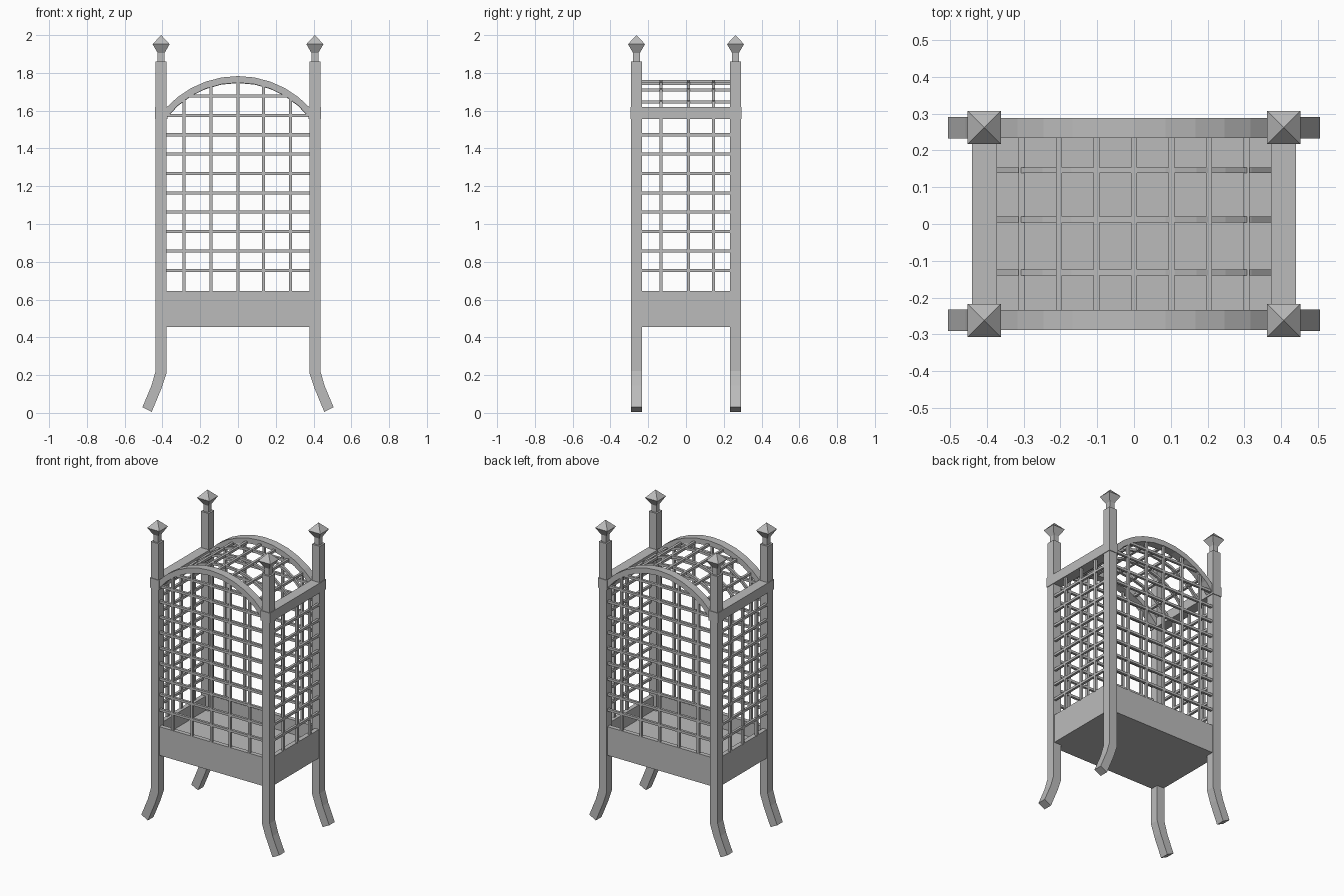
import bpy, bmesh, math

cube = bpy.data.objects.get("Cube")
if cube:
    bpy.data.objects.remove(cube, do_unlink=True)

grey = bpy.data.materials.new("plain_grey")
grey.use_nodes = True
COLOR = (0.5, 0.5, 0.5, 1)
grey.diffuse_color = COLOR
grey.node_tree.nodes["Principled BSDF"].inputs["Base Color"].default_value = COLOR


def finish(name, bm):
    bmesh.ops.recalc_face_normals(bm, faces=bm.faces)
    mesh = bpy.data.meshes.new(name)
    bm.to_mesh(mesh)
    bm.free()
    mesh.materials.append(grey)
    obj = bpy.data.objects.new(name, mesh)
    bpy.context.scene.collection.objects.link(obj)
    return obj


def loft(bm, rings):
    """Skin a list of four-cornered rings and cap both ends."""
    loops = [[bm.verts.new(p) for p in ring] for ring in rings]
    for a, b in zip(loops, loops[1:]):
        for i in range(4):
            j = (i + 1) % 4
            bm.faces.new((a[i], a[j], b[j], b[i]))
    bm.faces.new(loops[0])
    bm.faces.new(loops[-1])


def strip(bm, inner, outer, y0, y1):
    """Bent bar between two x-z lines, extruded along y."""
    loft(bm, [[(a, y0, b), (c, y0, d), (c, y1, d), (a, y1, b)]
              for (a, b), (c, d) in zip(inner, outer)])


def box(bm, x0, x1, y0, y1, z0, z1):
    strip(bm, [(x0, z0), (x0, z1)], [(x1, z0), (x1, z1)], y0, y1)


def arc(radius, steps=10):
    """Points on the roof curve, from post to post."""
    end = math.asin(0.38 / radius)
    angles = [end * (2 * i / steps - 1) for i in range(steps + 1)]
    return [(radius * math.sin(t), ROOF_Z + radius * math.cos(t)) for t in angles]


ROOF_Z = 1.267              # height of the roof curve's centre
R_IN, R_OUT, R_BAR = 0.481, 0.516, 0.487
POST_X, POST_Y, HALF = 0.407, 0.262, 0.029
BAR = 0.008                 # half thickness of lattice bars
FRONT_Y, SIDE_X = 0.275, 0.425

# Four posts with splayed feet and pointed finials
leg_in = [(0.378, 1.86), (0.378, 0.212), (0.405, 0.13), (0.457, 0.005)]
leg_out = [(0.436, 1.86), (0.436, 0.222), (0.458, 0.145), (0.506, 0.03)]
for sx, side in ((-1, "right"), (1, "left")):
    for sy, end in ((-1, "front"), (1, "back")):
        bm = bmesh.new()
        strip(bm, [(sx * x, z) for x, z in leg_in], [(sx * x, z) for x, z in leg_out],
              sy * POST_Y - HALF, sy * POST_Y + HALF)
        finish(f"{end}_{side}_post", bm)

        bm = bmesh.new()
        profile = [(0.018, 1.855), (0.018, 1.905), (0.045, 1.952), (0.0005, 2.0)]
        loft(bm, [[(sx * POST_X + u * h, sy * POST_Y + v * h, z)
                   for u, v in ((-1, -1), (1, -1), (1, 1), (-1, 1))] for h, z in profile])
        finish(f"{end}_{side}_finial", bm)

# Planter box: four panels, soil bed and underside
bm = bmesh.new()
for s in (-1, 1):
    box(bm, -0.4, 0.4, s * 0.255, s * 0.284, 0.455, 0.645)
    box(bm, s * 0.4, s * 0.43, -0.284, 0.284, 0.455, 0.645)
box(bm, -0.4, 0.4, -0.255, 0.255, 0.455, 0.55)
finish("planter_box", bm)

# Side rails joining the posts
for s, side in ((-1, "right"), (1, "left")):
    bm = bmesh.new()
    box(bm, s * 0.373, s * 0.44, -0.295, 0.295, 1.555, 1.62)
    finish(f"{side}_rail", bm)

# Arches between the posts
for s, end in ((-1, "front"), (1, "back")):
    bm = bmesh.new()
    strip(bm, arc(R_IN), arc(R_OUT), s * 0.234, s * 0.288)
    finish(f"{end}_arch", bm)

# Lattice on all four walls
levels = [0.755 + 0.1025 * i for i in range(10)]
front_bars = [-0.285, -0.143, 0, 0.135, 0.278]
side_bars = [-0.132, 0.012, 0.146]
for s, end, side in ((-1, "front", "right"), (1, "back", "left")):
    y = s * FRONT_Y
    bm = bmesh.new()
    for z in levels:
        rise = max(z - ROOF_Z, 0)
        reach = min(0.385, math.sqrt(R_BAR ** 2 - rise ** 2))
        box(bm, -reach, reach, y - BAR, y + BAR, z - BAR, z + BAR)
    for x in front_bars:
        top = ROOF_Z + math.sqrt(R_BAR ** 2 - x ** 2)
        box(bm, x - BAR, x + BAR, y - BAR, y + BAR, 0.64, top)
    finish(f"{end}_lattice", bm)

    x = s * SIDE_X
    bm = bmesh.new()
    for z in levels[:8]:
        box(bm, x - BAR, x + BAR, -0.24, 0.24, z - BAR, z + BAR)
    for y in side_bars:
        box(bm, x - BAR, x + BAR, y - BAR, y + BAR, 0.64, 1.56)
    finish(f"{side}_lattice", bm)

# Curved roof lattice
bm = bmesh.new()
for y in side_bars:
    strip(bm, arc(R_BAR - BAR), arc(R_BAR + BAR), y - BAR, y + BAR)
for i in range(-3, 4):
    x = 0.102 * i
    z = ROOF_Z + math.sqrt(R_BAR ** 2 - x ** 2)
    box(bm, x - BAR, x + BAR, -0.24, 0.24, z - BAR, z + BAR)
finish("roof_lattice", bm)
